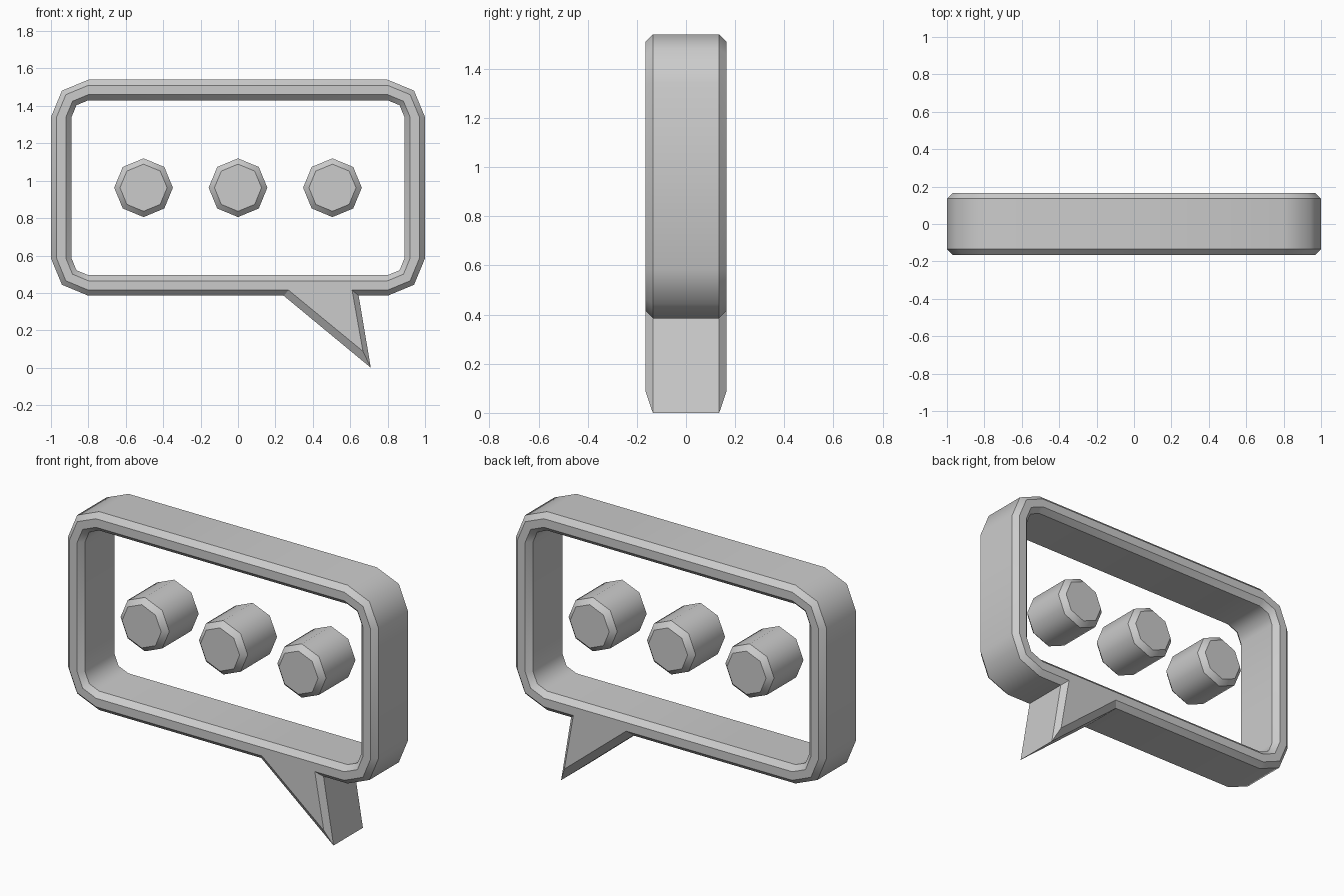
import bpy, bmesh, math

cube = bpy.data.objects.get("Cube")
if cube:
    bpy.data.objects.remove(cube, do_unlink=True)

FACE_Y, SIDE_Y, BEVEL = 0.165, 0.135, 0.03

grey = bpy.data.materials.new("light grey")
grey.use_nodes = True
colour = (0.6, 0.6, 0.6, 1)
grey.diffuse_color = colour
grey.node_tree.nodes["Principled BSDF"].inputs["Base Color"].default_value = colour


def loft(name, rows, cyclic=False, smooth=True):
    """Bridge outlines of (x, z) points placed at each y; cap the ends unless cyclic."""
    bm = bmesh.new()
    loops = [[bm.verts.new((x, y, z)) for x, z in pts] for pts, y in rows]
    n = len(loops[0])
    pairs = list(zip(loops, loops[1:]))
    if cyclic:
        pairs.append((loops[-1], loops[0]))
    for a, b in pairs:
        for i in range(n):
            j = (i + 1) % n
            bm.faces.new((a[i], a[j], b[j], b[i])).smooth = smooth
    if not cyclic:
        bm.faces.new(loops[0])
        bm.faces.new(loops[-1])
    # Bevel borders stay crisp while the sides shade smoothly around
    for loop in loops:
        for i in range(n):
            bm.edges.get((loop[i], loop[(i + 1) % n])).smooth = False
    bmesh.ops.recalc_face_normals(bm, faces=bm.faces)
    mesh = bpy.data.meshes.new(name)
    bm.to_mesh(mesh)
    bm.free()
    mesh.materials.append(grey)
    obj = bpy.data.objects.new(name, mesh)
    bpy.context.collection.objects.link(obj)
    return obj


def rounded_rect(inset):
    """Rounded rectangle with two-segment corners, inset from the outer edge."""
    radius = 0.2 - inset
    pts = []
    for k, (sx, sz) in enumerate([(1, 1), (-1, 1), (-1, -1), (1, -1)]):
        for step in range(3):
            a = math.radians(90 * k + 45 * step)
            pts.append((sx * 0.8 + radius * math.cos(a),
                        0.9625 + sz * 0.3775 + radius * math.sin(a)))
    return pts


def octagon(cx, radius):
    return [(cx + radius * math.cos(i * math.pi / 4),
             0.9625 + radius * math.sin(i * math.pi / 4)) for i in range(8)]


def bevelled(outer, inner):
    return [(inner, -FACE_Y), (outer, -SIDE_Y), (outer, SIDE_Y), (inner, FACE_Y)]


# Bubble frame: closed ring with bevelled inner and outer rims
outside = bevelled(rounded_rect(0), rounded_rect(BEVEL))
inside = bevelled(rounded_rect(0.11), rounded_rect(0.08))
loft("bubble_frame", outside + inside[::-1], cyclic=True)

# Three dots
for name, x in (("right_dot", -0.505), ("middle_dot", 0), ("left_dot", 0.505)):
    loft(name, bevelled(octagon(x, 0.157), octagon(x, 0.126)))

# Pointed tail rising into the bottom bar of the frame
tail_outer = [(0.208, 0.415), (0.64, 0.415), (0.71, 0)]
tail_inner = [(0.27, 0.415), (0.61, 0.415), (0.668, 0.088)]
loft("speech_tail", bevelled(tail_outer, tail_inner), smooth=False)
